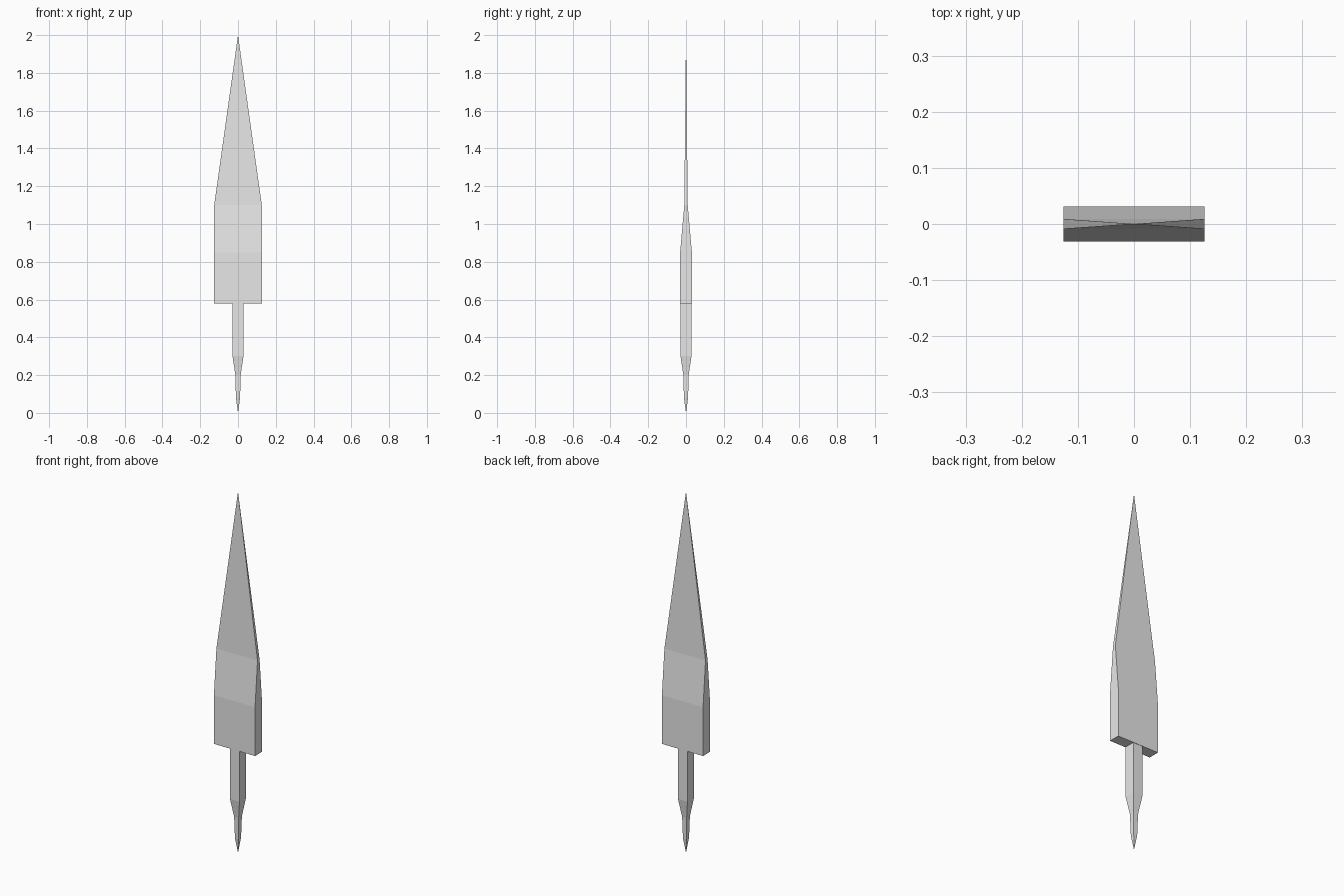
import bpy
import bmesh

if "Cube" in bpy.data.objects:
    bpy.data.objects.remove(bpy.data.objects["Cube"])

steel = bpy.data.materials.new("light_grey")
steel.diffuse_color = (0.8, 0.8, 0.8, 1)
steel.use_nodes = True
steel.node_tree.nodes["Principled BSDF"].inputs["Base Color"].default_value = steel.diffuse_color


def loft(name, sections, tip):
    """Join rectangles (z, half width, half depth) and close them with a point at height tip."""
    bm = bmesh.new()
    rings = [[bm.verts.new((sx * hx, sy * hy, z))
              for sx, sy in ((-1, -1), (1, -1), (1, 1), (-1, 1))]
             for z, hx, hy in sections]
    point = bm.verts.new((0, 0, tip))
    bm.faces.new(rings[0])
    for low, high in zip(rings, rings[1:]):
        for i in range(4):
            j = (i + 1) % 4
            bm.faces.new((low[i], low[j], high[j], high[i]))
    for i in range(4):
        bm.faces.new((rings[-1][i], rings[-1][(i + 1) % 4], point))
    bmesh.ops.recalc_face_normals(bm, faces=bm.faces[:])
    mesh = bpy.data.meshes.new(name)
    bm.to_mesh(mesh)
    bm.free()
    mesh.materials.append(steel)
    bpy.context.collection.objects.link(bpy.data.objects.new(name, mesh))


# Broad head: block, wedge, then a long thin point
loft("blade", [(0.58, 0.126, 0.031), (0.85, 0.126, 0.031), (1.10, 0.126, 0.009)], 2.0)

# Square shank, stepping down to a small spike
loft("shank", [(0.59, 0.029, 0.029), (0.30, 0.029, 0.029),
               (0.20, 0.014, 0.014), (0.08, 0.011, 0.011)], 0.0)
